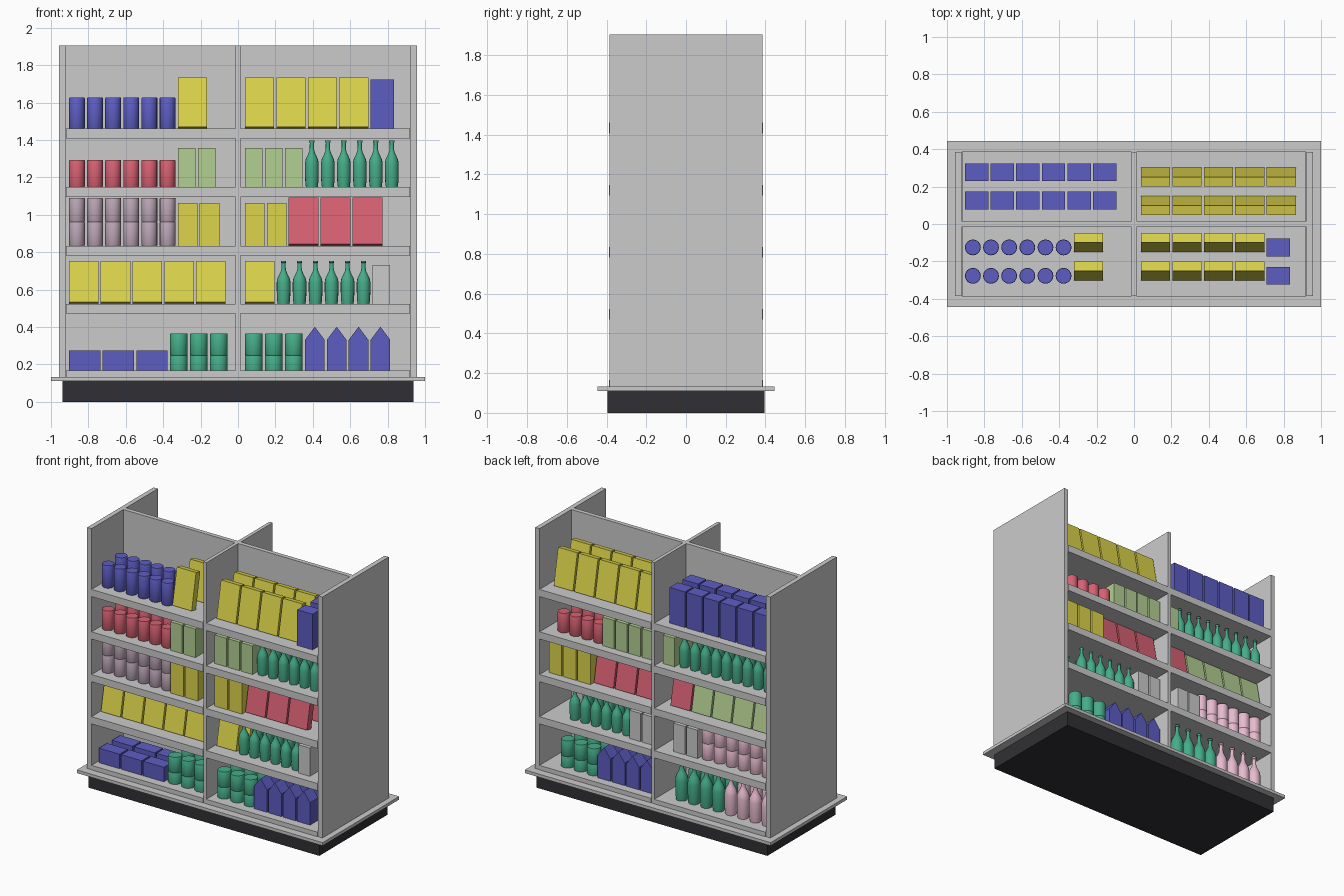
import bpy, bmesh
from math import sin, cos, pi, radians
from mathutils import Matrix, Vector

if "Cube" in bpy.data.objects:
    bpy.data.objects.remove(bpy.data.objects["Cube"])

COLORS = {
    "blue": (0.11, 0.11, 0.55, 1), "yellow": (0.72, 0.66, 0.07, 1),
    "red": (0.68, 0.12, 0.17, 1), "lime": (0.45, 0.63, 0.29, 1),
    "green": (0.06, 0.42, 0.25, 1), "mauve": (0.50, 0.38, 0.47, 1),
    "pink": (0.80, 0.50, 0.62, 1), "black": (0.03, 0.03, 0.035, 1),
}
MATS = {}
for key, rgba in COLORS.items():
    MATS[key] = bpy.data.materials.new(key)
    MATS[key].diffuse_color = rgba


def finish(bm, name, color=None, smooth=False):
    bmesh.ops.recalc_face_normals(bm, faces=bm.faces)
    me = bpy.data.meshes.new(name)
    bm.to_mesh(me)
    bm.free()
    if smooth:
        me.polygons.foreach_set("use_smooth", [True] * len(me.polygons))
        me.set_sharp_from_angle(angle=radians(35))
    if color:
        me.materials.append(MATS[color])
    return me


def place(me, name, loc=(0, 0, 0), turn=0.0):
    ob = bpy.data.objects.new(name, me)
    ob.location = loc
    ob.rotation_euler[2] = turn
    bpy.context.collection.objects.link(ob)


def add_box(bm, lo, hi):
    lo, hi = Vector(lo), Vector(hi)
    m = Matrix.Translation((lo + hi) / 2) @ Matrix.Diagonal((*(hi - lo), 1))
    bmesh.ops.create_cube(bm, size=1, matrix=m)


def slab(name, lo, hi, color=None):
    bm = bmesh.new()
    add_box(bm, lo, hi)
    place(finish(bm, name, color), name)


# --- product meshes: stand on z = 0, centred in x and y, front faces -y ---
def carton(name, color, w, h, d=0.095):
    bm = bmesh.new()
    add_box(bm, (-w / 2, -d / 2, 0), (w / 2, d / 2, h))
    return finish(bm, name, color)


def leaning_box(name, color, w, h, d=0.05, tilt=radians(11)):
    bm = bmesh.new()
    tall = (h - d * sin(tilt)) / cos(tilt)
    add_box(bm, (-w / 2, -d / 2, 0), (w / 2, d / 2, tall))
    bm.transform(Matrix.Rotation(-tilt, 4, 'X'))
    low = min(v.co.z for v in bm.verts)
    bm.transform(Matrix.Translation((0, 0, -low)))
    return finish(bm, name, color)


def gable_carton(name, color, w, h, d=0.095):
    bm = bmesh.new()
    s = h - 0.07
    pts = [(-w / 2, 0), (w / 2, 0), (w / 2, s), (0, h), (-w / 2, s)]
    face = bm.faces.new([bm.verts.new((x, -d / 2, z)) for x, z in pts])
    ext = bmesh.ops.extrude_face_region(bm, geom=[face])["geom"]
    moved = [g for g in ext if isinstance(g, bmesh.types.BMVert)]
    bmesh.ops.translate(bm, verts=moved, vec=(0, d, 0))
    # keep the starting cap so the carton is closed
    return finish(bm, name, color)


def lathe(bm, profile, sides=16):
    rings = [[bm.verts.new((r * cos(2 * pi * i / sides), r * sin(2 * pi * i / sides), z))
              for i in range(sides)] for r, z in profile]
    for a, b in zip(rings, rings[1:]):
        for i in range(sides):
            j = (i + 1) % sides
            bm.faces.new((a[i], a[j], b[j], b[i]))
    bm.faces.new(rings[0][::-1])
    bm.faces.new(rings[-1])


def can(name, color, w, h, stack=1, start=0.0):
    bm = bmesh.new()
    step = (h - start) / stack
    for k in range(stack):
        z, r = start + k * step, w / 2
        lathe(bm, [(r * .95, z), (r, z + .004), (r, z + step - .004), (r * .95, z + step)])
    return finish(bm, name, color, True)


def bottle(name, color, w, h):
    bm = bmesh.new()
    shape = [(.86, 0), (.95, .1), (1, .3), (1, .5), (.9, .59), (.62, .68),
             (.38, .76), (.31, .83), (.30, .95), (.38, .955), (.38, 1)]
    lathe(bm, [(r * w / 2, z * h) for r, z in shape])
    return finish(bm, name, color, True)


# --- fixture ---
slab("plinth", (-.938, -.395, 0), (.938, .395, .11), "black")
slab("base_plate", (-1, -.445, .11), (1, .445, .133))
slab("side_panel_left", (-.957, -.385, .133), (-.922, .385, 1.905))
slab("side_panel_right", (.922, -.385, .133), (.957, .385, 1.905))
slab("centre_divider", (-.013, -.385, .133), (.013, .385, 1.905))
slab("back_panel", (-.922, -.016, .133), (.922, .016, 1.905))
LEVELS = [.166, .524, .834, 1.148, 1.46]
for n, top in enumerate(LEVELS):
    for x0, x1 in ((-.92, -.013), (.013, .92)):
        for y0, y1 in ((-.388, -.016), (.016, .388)):
            slab(f"shelf_{n}", (x0, y0, max(top - .053, .12)), (x1, y1, top))

# --- products: name -> (mesh, width) ---
P = {}


def product(maker, name, color, w, h, **kw):
    P[name] = (maker(name, color, w, h, **kw), w)


product(can, "blue_can", "blue", .085, .166)
product(can, "red_can", "red", .085, .144)
product(can, "mauve_can_stack", "mauve", .085, .256, stack=2)
product(can, "pink_can_stack", "pink", .085, .24, stack=2)
product(can, "green_can_stack", "green", .095, .198, stack=2, start=-.033)
product(bottle, "green_bottle", "green", .0735, .25)
product(bottle, "short_bottle", "green", .0735, .23)
product(bottle, "large_green_bottle", "green", .088, .29)
product(bottle, "large_pink_bottle", "pink", .088, .29)
product(leaning_box, "tall_cereal_box", "yellow", .156, .273)
product(leaning_box, "short_cereal_box", "yellow", .158, .23)
product(leaning_box, "red_cereal_box", "red", .159, .257)
product(leaning_box, "lime_cereal_box", "lime", .153, .24)
product(carton, "blue_carton", "blue", .125, .262)
product(carton, "lime_carton", "lime", .095, .21)
product(carton, "yellow_carton", "yellow", .105, .23)
product(carton, "grey_carton", None, .092, .208)
product(carton, "blue_flat_box", "blue", .168, .107)
product(gable_carton, "gable_carton", "blue", .105, .235)

# runs per level, bottom to top: (left bay, right bay), both filled towards +x
FRONT = [
    ([("blue_flat_box", 3), ("green_can_stack", 3)], [("green_can_stack", 3), ("gable_carton", 4)]),
    ([("short_cereal_box", 5)], [("short_cereal_box", 1), ("short_bottle", 6), ("grey_carton", 1)]),
    ([("mauve_can_stack", 6), ("yellow_carton", 2)], [("yellow_carton", 2), ("red_cereal_box", 3)]),
    ([("red_can", 6), ("lime_carton", 2)], [("lime_carton", 3), ("green_bottle", 6)]),
    ([("blue_can", 6), ("tall_cereal_box", 1)], [("tall_cereal_box", 4), ("blue_carton", 1)]),
]
BACK = [
    ([("large_pink_bottle", 4), ("large_green_bottle", 4)], [("gable_carton", 4), ("green_can_stack", 3)]),
    ([("pink_can_stack", 6), ("grey_carton", 2)], [("grey_carton", 2), ("short_bottle", 6)]),
    ([("lime_cereal_box", 4), ("red_cereal_box", 1)], [("red_cereal_box", 3), ("yellow_carton", 3)]),
    ([("green_bottle", 9), ("lime_carton", 1)], [("lime_carton", 4), ("red_can", 4)]),
    ([("blue_carton", 6)], [("tall_cereal_box", 5)]),
]
for side, plan, turn in ((-1, FRONT, 0.0), (1, BACK, pi)):
    for z, bays in zip(LEVELS, plan):
        for x, runs in zip((-.904, .037), bays):
            for name, count in runs:
                me, w = P[name]
                for _ in range(count):
                    for y in (.125, .277):
                        place(me, name, (x + w / 2, side * y, z), turn)
                    x += w + .012

for m in bpy.data.materials:
    if m.users and not m.is_grease_pencil:
        m.use_nodes = True
        m.node_tree.nodes["Principled BSDF"].inputs["Base Color"].default_value = m.diffuse_color
